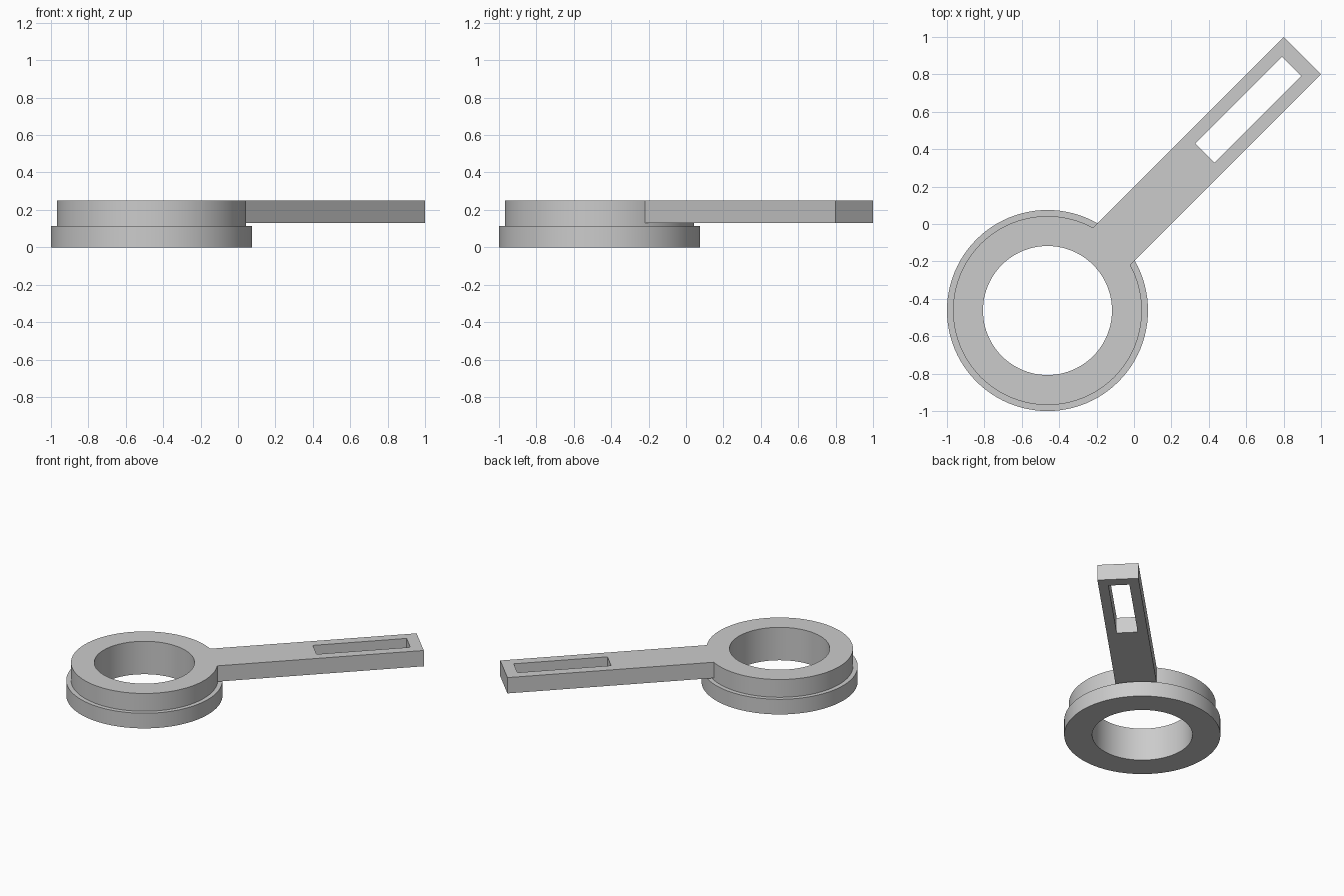
import bpy, bmesh, math
from mathutils import Matrix, Vector

if "Cube" in bpy.data.objects:
    bpy.data.objects.remove(bpy.data.objects["Cube"])

CENTRE = Vector((-0.4625, -0.4625, 0))
SEGMENTS = 96

grey = bpy.data.materials.new("plain grey")
grey.use_nodes = True
grey.diffuse_color = (0.6, 0.6, 0.6, 1)
grey.node_tree.nodes["Principled BSDF"].inputs["Base Color"].default_value = (0.6, 0.6, 0.6, 1)


def finish(bm, name):
    bmesh.ops.recalc_face_normals(bm, faces=bm.faces)
    mesh = bpy.data.meshes.new(name)
    bm.to_mesh(mesh)
    bm.free()
    mesh.materials.append(grey)
    obj = bpy.data.objects.new(name, mesh)
    bpy.context.collection.objects.link(obj)
    return obj


def ring(name, profile):
    """Turn a closed (radius, height) profile around the ring axis."""
    bm = bmesh.new()
    loops = []
    for i in range(SEGMENTS):
        a = math.tau * i / SEGMENTS
        loops.append([bm.verts.new(CENTRE + Vector((r * math.cos(a), r * math.sin(a), z)))
                      for r, z in profile])
    n = len(profile)
    for i in range(SEGMENTS):
        a, b = loops[i], loops[(i + 1) % SEGMENTS]
        for j in range(n):
            k = (j + 1) % n
            bm.faces.new((a[j], b[j], b[k], a[k]))
    return finish(bm, name)


def bar(name, start, end, width, bottom, top):
    """Box pointing diagonally away from the ring axis."""
    bm = bmesh.new()
    size = Matrix.Diagonal((end - start, width, top - bottom, 1))
    shift = Matrix.Translation(((start + end) / 2, 0, (bottom + top) / 2))
    turn = Matrix.Translation(CENTRE) @ Matrix.Rotation(math.pi / 4, 4, "Z")
    bmesh.ops.create_cube(bm, size=1, matrix=turn @ shift @ size)
    return finish(bm, name)


def combine(target, tool, operation):
    mod = target.modifiers.new(operation.lower(), "BOOLEAN")
    mod.operation, mod.solver, mod.object = operation, "EXACT", tool
    bpy.context.view_layer.objects.active = target
    bpy.ops.object.modifier_apply(modifier=mod.name)
    bpy.data.objects.remove(tool)


# Stepped ring: wide lower flange, narrower upper collar
body = ring("ring_with_slotted_arm",
            [(0.345, 0), (0.5375, 0), (0.5375, 0.115), (0.505, 0.115), (0.505, 0.25), (0.345, 0.25)])

# Arm with a long through slot, joined to the collar
arm = bar("arm", 0.42, 1.927, 0.283, 0.13, 0.25)
slot = bar("slot_cutter", 1.19, 1.845, 0.145, 0, 0.4)
slot.hide_render = True
combine(arm, slot, "DIFFERENCE")
combine(body, arm, "UNION")

# Smooth round walls, sharp rims
bpy.ops.object.select_all(action="DESELECT")
body.select_set(True)
bpy.context.view_layer.objects.active = body
bpy.ops.object.shade_smooth_by_angle(angle=math.radians(30))
